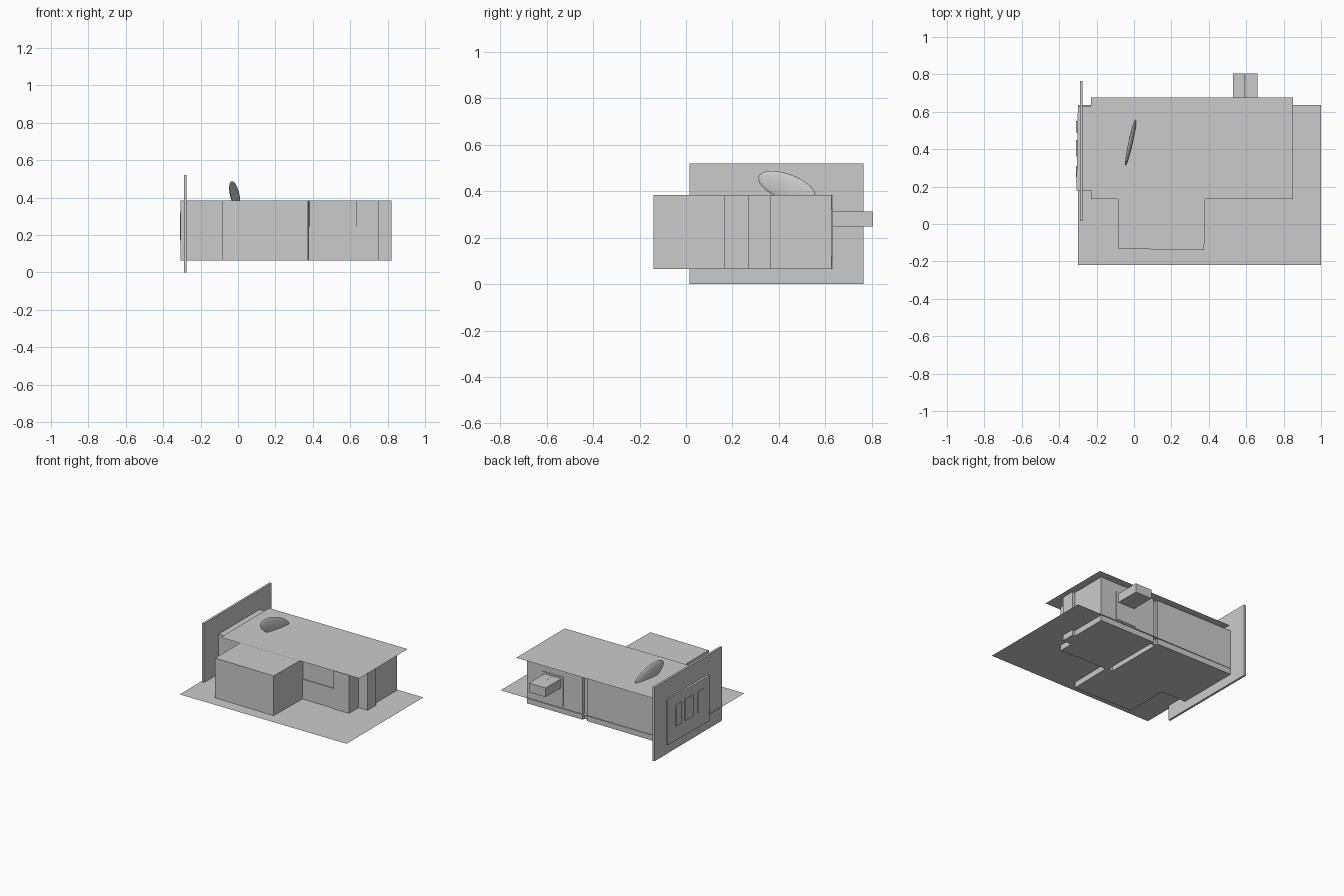
import bpy, math
from mathutils import Vector, Matrix

if "Cube" in bpy.data.objects:
    bpy.data.objects.remove(bpy.data.objects["Cube"])


def mesh_object(name, verts, faces):
    mesh = bpy.data.meshes.new(name)
    mesh.from_pydata(verts, [], faces)
    obj = bpy.data.objects.new(name, mesh)
    bpy.context.collection.objects.link(obj)
    return obj


def prism(name, outline, z0, z1):
    """Closed solid from a counter-clockwise plan outline."""
    n = len(outline)
    verts = [(x, y, z) for z in (z0, z1) for x, y in outline]
    faces = [tuple(reversed(range(n))), tuple(range(n, 2 * n))]
    faces += [(i, (i + 1) % n, n + (i + 1) % n, n + i) for i in range(n)]
    return mesh_object(name, verts, faces)


def box(name, x0, x1, y0, y1, z0, z1):
    return prism(name, [(x0, y0), (x1, y0), (x1, y1), (x0, y1)], z0, z1)


def sheet(name, outline, z):
    return mesh_object(name, [(x, y, z) for x, y in outline], [tuple(range(len(outline)))])


BASE, TOP = 0.065, 0.385

# Ground sheet and flat roof sheet
sheet("ground_sheet", [(-0.30, -0.22), (1.0, -0.22), (1.0, 0.635), (-0.30, 0.635)], 0.105)
sheet("roof_sheet", [(-0.23, 0.135), (0.85, 0.135), (0.85, 0.675), (-0.23, 0.675)], 0.39)

# Three room volumes
prism("front_room", [(-0.085, -0.132), (0.375, -0.14), (0.381, 0.18), (-0.085, 0.18)], BASE, TOP)
prism("left_room", [(-0.308, 0.178), (0.33, 0.178), (0.33, 0.628), (-0.30, 0.632)], BASE, TOP)
prism("right_room", [(0.365, 0.178), (0.63, 0.178), (0.63, 0.165), (0.75, 0.165),
                     (0.75, 0.27), (0.82, 0.27), (0.82, 0.365), (0.80, 0.365),
                     (0.80, 0.628), (0.365, 0.628)], BASE, TOP)
box("gap_back_wall", 0.33, 0.365, 0.60, 0.61, BASE, TOP)
box("front_wall_base", 0.38, 0.63, 0.172, 0.18, BASE, 0.245)

# Tall end wall crossing the left room
box("end_wall", -0.29, -0.275, 0.015, 0.765, 0.0, 0.52)

# Windows on the left end
for i, (y0, y1) in enumerate([(0.49, 0.55), (0.36, 0.45), (0.25, 0.31)]):
    box(f"end_window_{i + 1}", -0.311, -0.295, y0, y1, 0.17, 0.32)

# Back panel with a pair of projecting units
box("back_panel", 0.515, 0.675, 0.62, 0.633, 0.12, 0.325)
for i, x0 in enumerate((0.53, 0.595)):
    box(f"back_unit_{i + 1}", x0, x0 + 0.0645, 0.625, 0.805, 0.248, 0.312)

# Tilted lens-shaped dish sunk into the roof
bpy.ops.mesh.primitive_uv_sphere_add(segments=40, ring_count=20, radius=1)
dish = bpy.context.object
dish.name = "roof_dish"
along = Vector((0.215, 0.977, 0)).normalized()
normal = Vector((0.977, -0.215, 0)).normalized()
t = math.radians(20)
long_axis = along * math.cos(t) - Vector((0, 0, 1)) * math.sin(t)
short_axis = normal.cross(long_axis)
rot = Matrix((normal, long_axis, short_axis)).transposed().to_4x4()
dish.matrix_world = (Matrix.Translation((-0.018, 0.435, 0.418)) @ rot
                     @ Matrix.Diagonal((0.012, 0.133, 0.056, 1)))
bpy.ops.object.shade_smooth()
